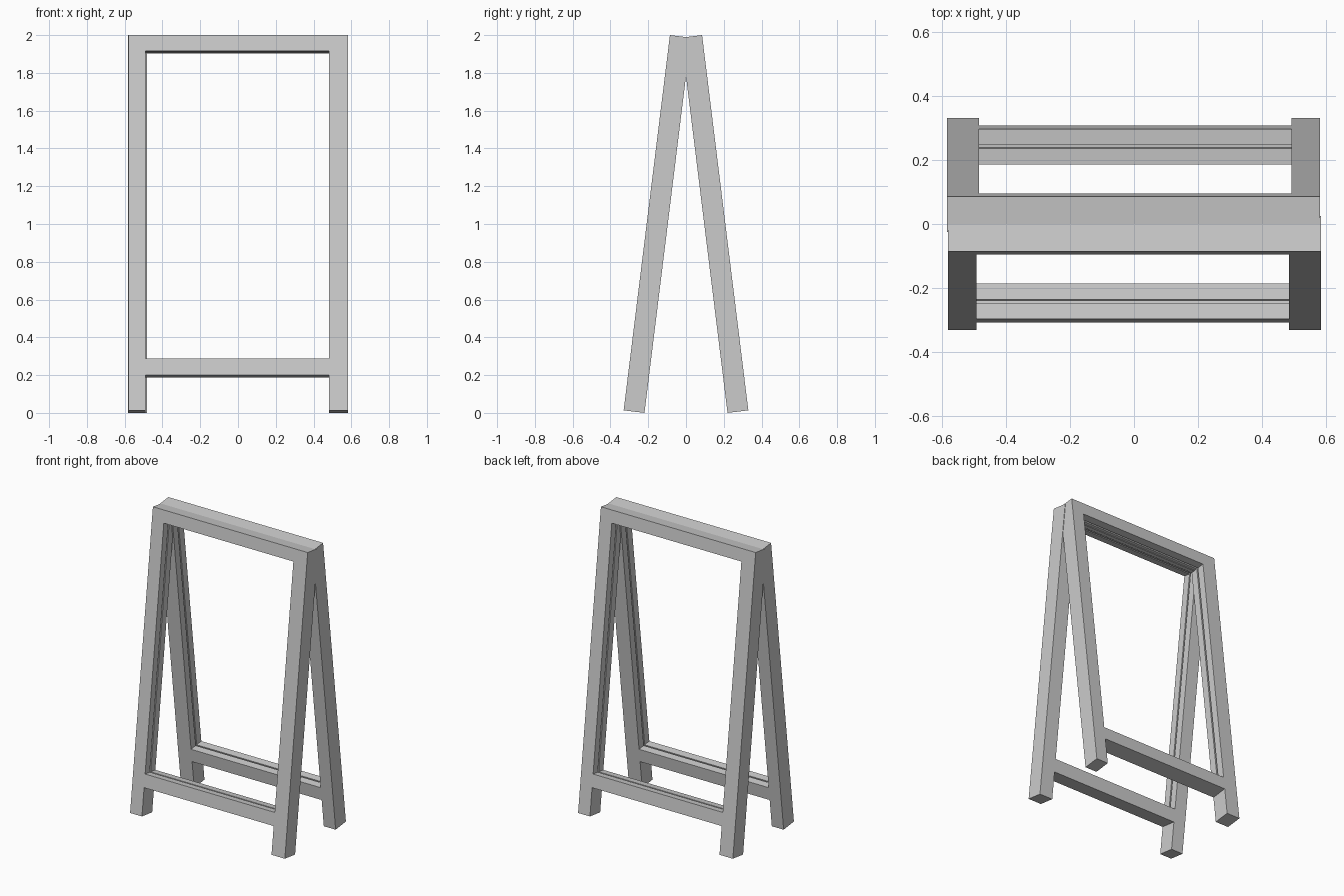
import bpy
import math
from mathutils import Matrix, Vector

cube = bpy.data.objects.get("Cube")
if cube:
    bpy.data.objects.remove(cube, do_unlink=True)

TILT = math.radians(7.03)
THICK = 0.111       # depth of the timber
LENGTH = 2.0014     # length of a leg along its slope
LEFT, RIGHT = -0.58, 0.583              # outer edges of a leaf
IN_LEFT, IN_RIGHT = -0.491, 0.483       # inner edges of the legs
RAIL_LOW, RAIL_HIGH = 0.188, 0.277      # bottom rail
TOP_RAIL = 1.917                        # underside of the top rail
GROOVE, DEPTH = 0.01, 0.02              # panel slot width and depth

grey = bpy.data.materials.new("light grey")
grey.use_nodes = True
grey.diffuse_color = (0.6, 0.6, 0.6, 1)
grey.node_tree.nodes["Principled BSDF"].inputs["Base Color"].default_value = (0.6, 0.6, 0.6, 1)


def box(name, low, high):
    """Box between two opposite corners."""
    low, high = Vector(low), Vector(high)
    bpy.ops.mesh.primitive_cube_add(size=1)
    obj = bpy.context.object
    obj.name = name
    obj.data.transform(Matrix.Translation((low + high) / 2) @ Matrix.Diagonal((*(high - low), 1)))
    obj.data.materials.append(grey)
    return obj


def cut(target, low, high):
    """Remove a box from the target."""
    cutter = box("cutter", low, high)
    cutter.hide_render = True
    mod = target.modifiers.new("cut", "BOOLEAN")
    mod.operation = "DIFFERENCE"
    mod.solver = "EXACT"
    mod.object = cutter
    bpy.context.view_layer.objects.active = target
    bpy.ops.object.modifier_apply(modifier=mod.name)
    bpy.data.objects.remove(cutter, do_unlink=True)


def leaf(name, turn):
    """One leaning frame: two legs, a top rail and a bottom rail."""
    frame = box(name, (LEFT, 0, 0), (RIGHT, THICK, LENGTH))
    # Panel opening and the gap between the feet
    cut(frame, (IN_LEFT, -0.1, RAIL_HIGH), (IN_RIGHT, 0.3, TOP_RAIL))
    cut(frame, (IN_LEFT, -0.1, -0.1), (IN_RIGHT, 0.3, RAIL_LOW))
    # Slot around the opening that holds a panel
    mid = THICK / 2
    cut(frame, (IN_LEFT - DEPTH, mid - GROOVE / 2, RAIL_HIGH - DEPTH),
        (IN_RIGHT + DEPTH, mid + GROOVE / 2, TOP_RAIL + DEPTH))
    # Lean the frame, then turn it to its side
    lean = Matrix.Translation((0, -0.33, THICK * math.sin(TILT))) @ Matrix.Rotation(-TILT, 4, "X")
    frame.data.transform(Matrix.Rotation(turn, 4, "Z") @ lean)
    return frame


leaf("front_frame", 0)
leaf("back_frame", math.pi)
